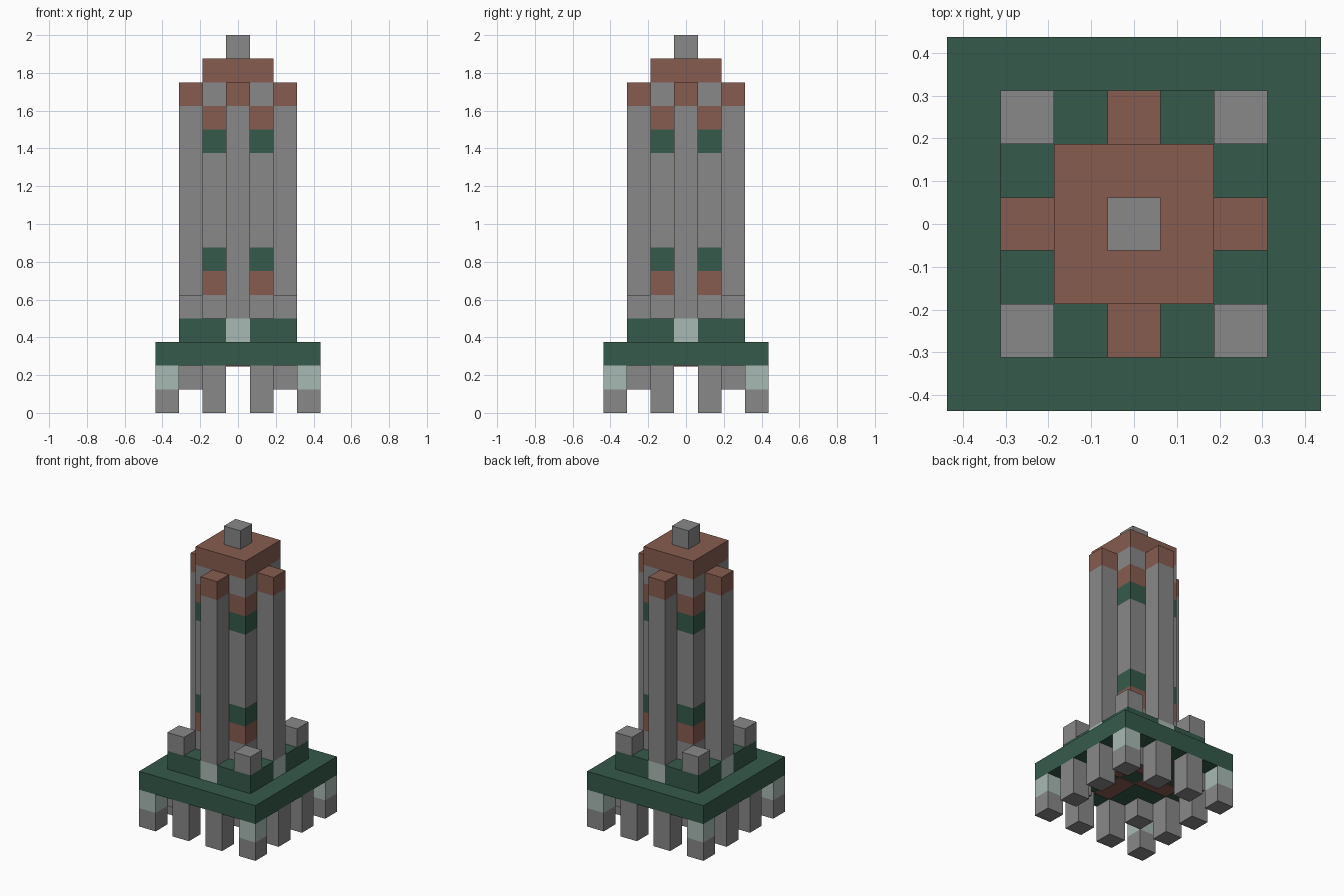
import bpy, bmesh
from mathutils import Matrix

cube = bpy.data.objects.get("Cube")
if cube:
    bpy.data.objects.remove(cube, do_unlink=True)

U = 0.125  # one block


def material(name, rgb):
    m = bpy.data.materials.new(name)
    m.use_nodes = True
    m.diffuse_color = (*rgb, 1)
    m.node_tree.nodes["Principled BSDF"].inputs["Base Color"].default_value = (*rgb, 1)
    return m


GREY = material("stone grey", (0.246, 0.246, 0.246))
GREEN = material("dark green", (0.036, 0.102, 0.070))
BROWN = material("red brown", (0.242, 0.107, 0.080))
PALE = material("pale green", (0.392, 0.491, 0.456))


def blocks(name, mat, spots, size, z0, z1):
    """Boxes of a given width at block positions, from level z0 to z1."""
    bm = bmesh.new()
    for x, y in spots:
        place = Matrix.Translation((x * U, y * U, (z0 + z1) * U / 2))
        scale = Matrix.Diagonal((size * U, size * U, (z1 - z0) * U, 1))
        bmesh.ops.create_cube(bm, size=1, matrix=place @ scale)
    mesh = bpy.data.meshes.new(name)
    bm.to_mesh(mesh)
    bm.free()
    mesh.materials.append(mat)
    bpy.context.collection.objects.link(bpy.data.objects.new(name, mesh))


def corners(d):
    return [(x, y) for x in (-d, d) for y in (-d, d)]


def sides(d):
    return [(-d, 0), (d, 0), (0, -d), (0, d)]


CENTRE = [(0, 0)]

# Legs around the rim
side_legs = [p for s in (-1, 1) for e in (-3, 3) for p in ((s, e), (e, s))]
blocks("side_legs", GREY, side_legs, 1, 0, 2)
blocks("corner_feet", GREY, corners(3), 1, 0, 1)
blocks("corner_leg_tops", PALE, corners(3), 1, 1, 2)
blocks("inner_brackets", GREY, corners(2), 1, 1, 2)

# Base plate with thin coloured panels beneath
blocks("base_plate", GREEN, CENTRE, 7, 2, 3)
blocks("underside_panels", BROWN, sides(1) + sides(2), 1, 1.96, 2)

# Upper tier with pale pilaster feet and corner posts
blocks("tier_corners", GREEN, corners(1.5), 2, 3, 4)
blocks("pilaster_feet", PALE, sides(2), 1, 3, 4)
blocks("corner_posts", GREY, corners(2), 1, 4, 5)

# Banded tower core
bands = [("core_foot", GREY, 4, 5), ("lower_brown_band", BROWN, 5, 6),
         ("lower_green_band", GREEN, 6, 7), ("core_shaft", GREY, 7, 11),
         ("upper_green_band", GREEN, 11, 12), ("upper_brown_band", BROWN, 12, 13),
         ("core_neck", GREY, 13, 14), ("tower_cap", BROWN, 14, 15)]
for name, mat, low, high in bands:
    blocks(name, mat, CENTRE, 3, low, high)

# Pilasters on each side, and the finial
blocks("pilasters", GREY, sides(2), 1, 4, 13)
blocks("pilaster_caps", BROWN, sides(2), 1, 13, 14)
blocks("finial", GREY, CENTRE, 1, 15, 16)
